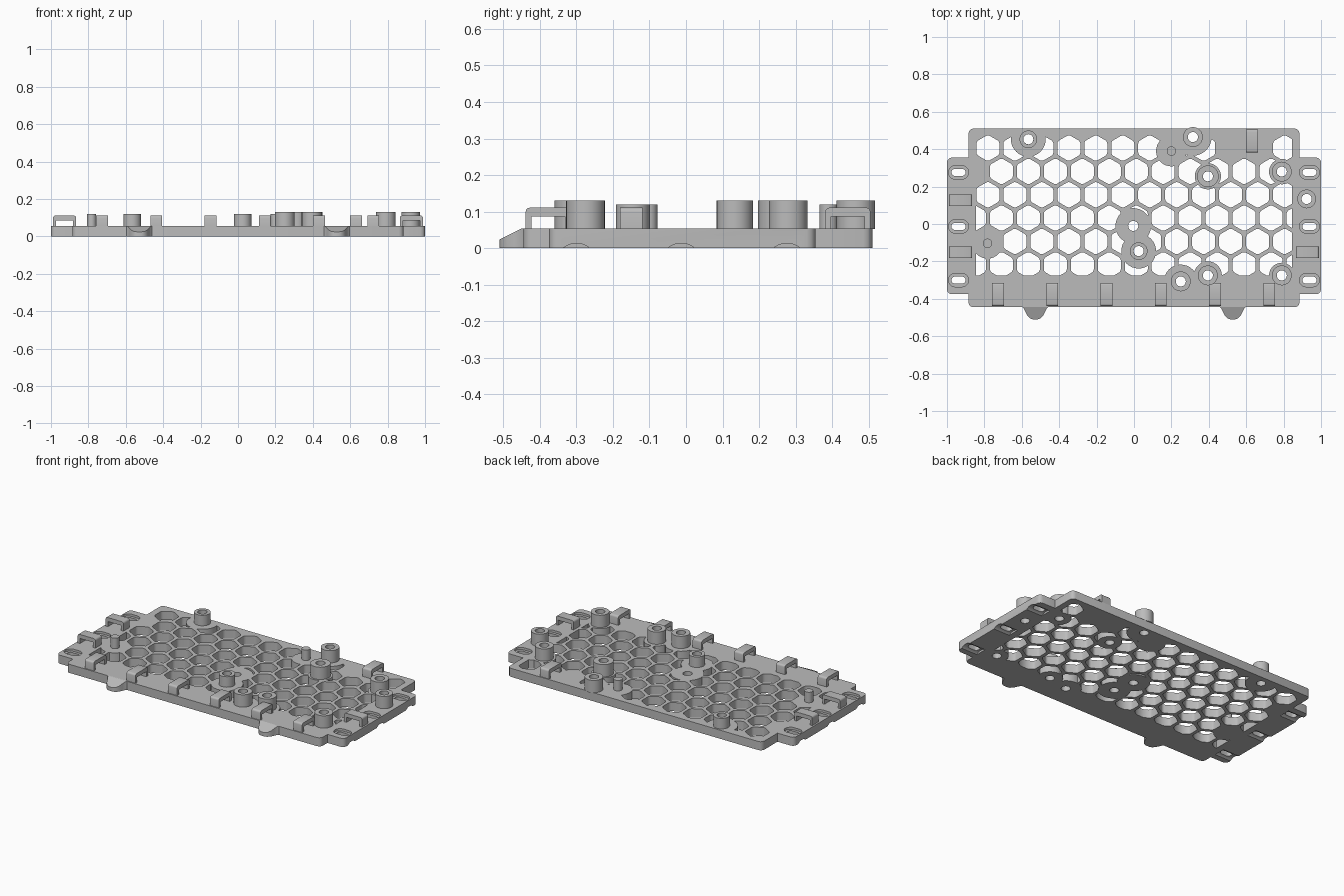
import bpy, bmesh, math
from mathutils import Matrix

cube = bpy.data.objects.get("Cube")
if cube:
    bpy.data.objects.remove(cube)

grey = bpy.data.materials.new("mid_grey")
grey.use_nodes = True
grey.diffuse_color = (0.5, 0.5, 0.5, 1)
grey.node_tree.nodes["Principled BSDF"].inputs["Base Color"].default_value = (0.5, 0.5, 0.5, 1)

T = 0.054          # plate thickness
BORE = 0.027


def prism(bm, pts, z0, z1, top=None, rounding=0, pick=None):
    """Extrude an outline; top(x, y) may give a sloped upper face."""
    low = [bm.verts.new((x, y, z0)) for x, y in pts]
    high = [bm.verts.new((x, y, top(x, y) if top else z1)) for x, y in pts]
    n = len(pts)
    faces = [bm.faces.new(low[::-1]), bm.faces.new(high)]
    for i in range(n):
        j = (i + 1) % n
        faces.append(bm.faces.new((low[i], low[j], high[j], high[i])))
    bmesh.ops.recalc_face_normals(bm, faces=faces)
    if rounding:
        edges = [bm.edges.get((low[i], high[i])) for i in (pick or range(n))]
        bmesh.ops.bevel(bm, geom=edges, offset=rounding, segments=3, profile=0.5, affect='EDGES')


def ring(x, y, r, n=32, turn=0.0):
    return [(x + r * math.cos(turn + math.tau * i / n), y + r * math.sin(turn + math.tau * i / n))
            for i in range(n)]


def box(x0, x1, y0, y1):
    return [(x0, y0), (x1, y0), (x1, y1), (x0, y1)]


def stadium(x, y, half, r):
    arc = [math.pi * i / 10 - math.pi / 2 for i in range(11)]
    right = [(x + half - r + r * math.cos(a), y + r * math.sin(a)) for a in arc]
    return right + [(2 * x - px, 2 * y - py) for px, py in right]


def finish(name, bm, cutter=False):
    mesh = bpy.data.meshes.new(name)
    bm.to_mesh(mesh)
    bm.free()
    mesh.materials.append(grey)
    ob = bpy.data.objects.new(name, mesh)
    bpy.context.collection.objects.link(ob)
    ob.hide_render = cutter
    return ob


def smooth(ob):
    for p in ob.data.polygons:
        p.use_smooth = True
    ob.data.set_sharp_from_angle(angle=math.radians(32))


def boolean(ob, other, op):
    """Apply a boolean and discard the helper."""
    mod = ob.modifiers.new(op.lower(), 'BOOLEAN')
    mod.operation, mod.object, mod.solver = op, other, 'EXACT'
    mod.use_self = True
    dg = bpy.context.evaluated_depsgraph_get()
    mesh = bpy.data.meshes.new_from_object(ob.evaluated_get(dg))
    ob.modifiers.clear()
    ob.data = mesh
    bpy.data.objects.remove(other)


# Standoffs: x, y, radius, top height, solid margin around it
bosses = [(-.565, .453, .047, .12, .093), (.025, -.145, .047, .12, .093),
          (.315, .465, .053, .131, .1), (.395, .255, .058, .131, .07),
          (.79, .28, .053, .131, .068), (.923, .134, .05, .131, .06),
          (.79, -.275, .053, .131, .068), (.395, -.275, .053, .131, .075),
          (.25, -.307, .053, .131, .09)]
pins = [(-.783, -.103), (.2, .39)]
centre = (-.004, -.01)
slots = [(s * .938, y) for s in (-1, 1) for y in (.276, -.013, -.3)]

# Plate with stepped side tabs
outline = [(-.885, -.445), (.885, -.445), (.885, -.375), (1, -.375), (1, .355), (.885, .355),
           (.885, .51), (-.885, .51), (-.885, .355), (-1, .355), (-1, -.375), (-.885, -.375)]
bm = bmesh.new()
prism(bm, outline, 0, T, rounding=.025, pick=[0, 1, 3, 4, 6, 7, 9, 10])
plate = finish("base_plate", bm)

# Honeycomb cutter
PITCH = .1442
bm = bmesh.new()
for row in range(6):
    odd = row % 2
    for col in range(-odd, 12):
        if (row == 0 and col in (9, 10)) or (row == 1 and col in (-1, 11)):
            continue
        x = -.781 + PITCH * (col + odd / 2)
        y = .406 - row * PITCH * .866
        prism(bm, ring(x, y, .071, 6, math.pi / 6), -.05, .1, rounding=.012)
honeycomb = finish("honeycomb_cutter", bm, True)

# Limit the honeycomb to the field, and keep solid pads around the fittings
bm = bmesh.new()
prism(bm, box(-.845, .845, -.275, .48), -.2, .2)
boolean(honeycomb, finish("field_limit", bm, True), 'INTERSECT')
bm = bmesh.new()
pads = [(b[0], b[1], b[4]) for b in bosses] + [(x, y, .082) for x, y in pins] + [(*centre, .095)]
for x, y, r in pads:
    prism(bm, ring(x, y, r), -.15, .15)
boolean(honeycomb, finish("pad_limit", bm, True), 'DIFFERENCE')
boolean(plate, honeycomb, 'DIFFERENCE')

# Round bores, strap slots with recessed rims, and grooves under the side edges
bm = bmesh.new()
for x, y in [b[:2] for b in bosses] + [centre]:
    prism(bm, ring(x, y, BORE, 24), -.1, .1)
for x, y in slots:
    prism(bm, stadium(x, y, .038, .019), -.1, .1)
boolean(plate, finish("hole_cutter", bm, True), 'DIFFERENCE')
bm = bmesh.new()
for x, y in slots:
    prism(bm, stadium(x, y, .054, .036), T - .014, .1)
boolean(plate, finish("rim_cutter", bm, True), 'DIFFERENCE')
bm = bmesh.new()
for x, y in slots:
    bmesh.ops.create_cone(bm, cap_ends=True, segments=64, radius1=.057, radius2=.057, depth=.13,
                          matrix=Matrix.Translation((x * 1.015, y, -.044)) @ Matrix.Rotation(math.pi / 2, 4, 'Y'))
boolean(plate, finish("groove_cutter", bm, True), 'DIFFERENCE')
smooth(plate)

# Hollow standoffs
for i, (x, y, r, h, _) in enumerate(bosses):
    bm = bmesh.new()
    loops = [[bm.verts.new((px, py, z)) for px, py in ring(x, y, rad)]
             for rad, z in ((r, T - .002), (r, h), (BORE, h), (BORE, T - .002))]
    for a, b in zip(loops, loops[1:] + loops[:1]):
        for k in range(32):
            m = (k + 1) % 32
            bm.faces.new((a[k], a[m], b[m], b[k]))
    bmesh.ops.recalc_face_normals(bm, faces=bm.faces[:])
    smooth(finish(f"standoff_{i + 1}", bm))

# Locating pins
for i, (x, y) in enumerate(pins):
    bm = bmesh.new()
    prism(bm, ring(x, y, .025), T - .002, .12)
    smooth(finish(f"locating_pin_{i + 1}", bm))


# Cable loops: small arches with rounded shoulders
def cable_loop(name, x, y, along_x):
    h, t, top, under = .062, .016, .111, .086
    profile = [(-h, T - .002), (-h, top), (h, top), (h, T - .002),
               (h - t, T - .002), (h - t, under), (t - h, under), (t - h, T - .002)]
    bm = bmesh.new()
    prism(bm, profile, -.031, .031, rounding=.012, pick=[1, 2])
    turn = Matrix.Rotation(math.pi / 2, 4, 'X')
    if not along_x:
        turn = Matrix.Rotation(math.pi / 2, 4, 'Z') @ turn
    bm.transform(Matrix.Translation((x, y, 0)) @ turn)
    smooth(finish(name, bm))


for i in range(6):
    cable_loop(f"front_cable_loop_{i + 1}", -.727 + i * .29, -.377, False)
cable_loop("back_cable_loop", .631, .443, False)
for i, (x, y) in enumerate([(-.927, .128), (-.927, -.15), (.927, -.15)]):
    cable_loop(f"side_cable_loop_{i + 1}", x, y, True)

# Sloped front lips
half = [(.075, -.44), (.062, -.45), (.052, -.47), (.043, -.49), (.028, -.505), (.012, -.51)]
for side, s in (("left", 1), ("right", -1)):
    pts = [(s * .528 + x, y) for x, y in half] + [(s * .528 - x, y) for x, y in half[::-1]]
    bm = bmesh.new()
    prism(bm, pts, 0, T, top=lambda x, y: min(T, T + (y + .45) * .5))
    smooth(finish(f"{side}_front_lip", bm))
